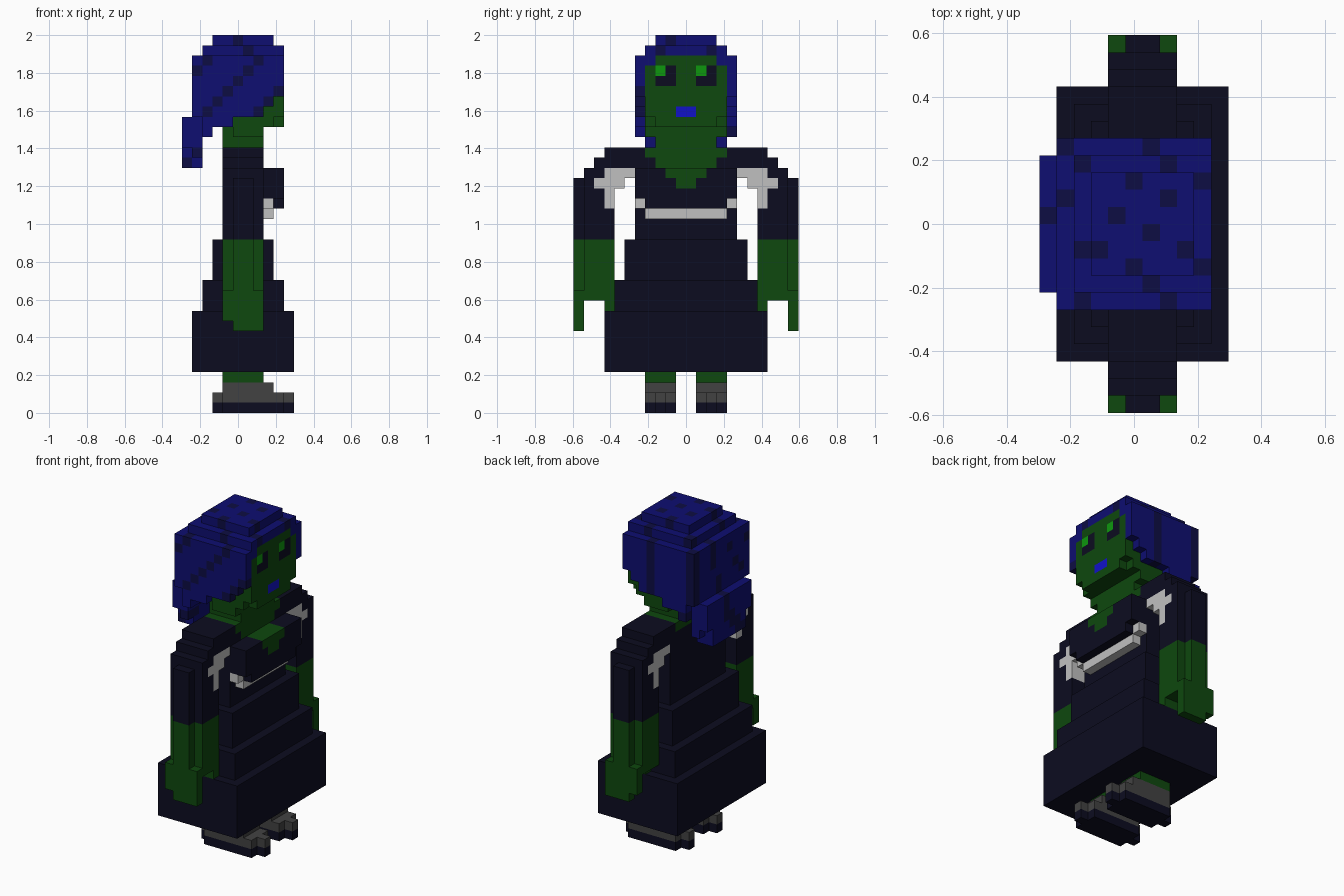
import bpy, bmesh

cube = bpy.data.objects.get("Cube")
if cube:
    bpy.data.objects.remove(cube, do_unlink=True)

V = 2 / 37                      # block size; grid is 11 x 22 x 37 blocks
COLOURS = {
    "dark_navy": (0.0037, 0.0037, 0.0144),
    "hair_blue": (0.0044, 0.0044, 0.165),
    "hair_spot_blue": (0.004, 0.004, 0.056),
    "skin_green": (0.0044, 0.065, 0.0044),
    "eye_green": (0.004, 0.31, 0.004),
    "lip_blue": (0.0056, 0.0056, 0.58),
    "trim_grey": (0.53, 0.53, 0.53),
    "shoe_grey": (0.055, 0.055, 0.055),
}
MATS = {}
for name, rgb in COLOURS.items():
    m = bpy.data.materials.new(name)
    m.use_nodes = True
    m.diffuse_color = (*rgb, 1)
    bsdf = m.node_tree.nodes["Principled BSDF"]
    bsdf.inputs["Base Color"].default_value = (*rgb, 1)
    bsdf.inputs["Roughness"].default_value = 0.9
    MATS[name] = m

parts = {}


def box(part, colour, x, y, z, mirror=False):
    """Fill a range of blocks in a part, optionally mirrored across y."""
    cells = parts.setdefault(part, {})
    for i in range(*x):
        for j in range(*y):
            for k in range(*z):
                cells[i, j, k] = colour
                if mirror:
                    cells[i, 21 - j, k] = colour


def clear(part, x, y, z):
    """Remove a mirrored range of blocks from a part."""
    for i in range(*x):
        for j in range(*y):
            for k in range(*z):
                parts[part].pop((i, j, k), None)
                parts[part].pop((i, 21 - j, k), None)


SKIN, DARK, HAIR = "skin_green", "dark_navy", "hair_blue"

# Shoes with dark soles, narrow toes and heels
box("shoes", "shoe_grey", (3, 11), (12, 15), (0, 2), True)
for i in (3, 10):
    for j in (12, 14):
        clear("shoes", (i, i + 1), (j, j + 1), (0, 2))
box("shoes", "shoe_grey", (4, 9), (12, 15), (2, 3), True)
for cell in parts["shoes"]:
    if cell[2] == 0:
        parts["shoes"][cell] = DARK
box("legs", SKIN, (4, 8), (12, 15), (3, 4), True)

# Tiered skirt
box("skirt", DARK, (1, 11), (3, 19), (4, 10))
box("skirt", DARK, (2, 10), (4, 18), (10, 13))
box("skirt", DARK, (3, 9), (5, 17), (13, 17))

# Torso and bust with a stepped neckline
box("torso", DARK, (4, 8), (6, 16), (17, 26))
box("torso", SKIN, (4, 8), (7, 15), (25, 26))
box("torso", SKIN, (7, 8), (8, 14), (24, 25))
box("bust", DARK, (8, 10), (6, 16), (21, 24))
box("bust", DARK, (9, 10), (7, 15), (20, 21))
box("bust", SKIN, (8, 10), (9, 13), (23, 24))
box("bust", SKIN, (8, 10), (10, 12), (22, 23))
box("bust_trim", "trim_grey", (8, 9), (7, 15), (19, 20))
box("bust_trim", "trim_grey", (8, 9), (15, 16), (20, 21), True)

# Sleeves with rounded shoulders
box("sleeves", DARK, (4, 8), (18, 21), (17, 23), True)
box("sleeves", DARK, (5, 8 - 1), (21, 22), (17, 23), True)
box("sleeves", DARK, (4, 8), (19, 21), (23, 24), True)
box("sleeves", DARK, (4, 8), (19, 20), (24, 25), True)
box("sleeves", DARK, (4, 8), (16, 19), (24, 26), True)

# Grey lining around the armpits
for y, z in (((16, 19), (23, 24)), ((17, 20), (22, 23)), ((18, 19), (20, 22))):
    box("sleeves", "trim_grey", (4, 8), y, z, True)

# Forearms, fingers and thumbs
box("forearms", SKIN, (4, 8), (18, 21), (11, 17), True)
box("forearms", SKIN, (5, 7), (21, 22), (12, 17), True)
box("forearms", SKIN, (4, 8), (21, 22), (9, 12), True)
box("forearms", SKIN, (5, 8), (21, 22), (8, 9), True)
box("forearms", SKIN, (5, 8), (18, 19), (9, 11), True)

# Neck, head and jaw
box("neck", SKIN, (4, 8), (8, 14), (26, 28))
box("neck", SKIN, (5, 8), (7, 15), (27, 28))
box("head", SKIN, (3, 10), (7, 15), (29, 35))
box("head", SKIN, (4, 10), (7, 15), (28, 29))
clear("head", (9, 10), (7, 8), (28, 29))

# Eyes and mouth on the face layer
for j in (8, 12):
    box("head", DARK, (9, 10), (j, j + 2), (32, 34))
    box("head", "eye_green", (9, 10), (j, j + 1), (33, 34))
box("head", "lip_blue", (9, 10), (10, 12), (29, 30))

# Hair: cap, back, and sides that rise towards the face
box("hair", HAIR, (3, 9), (8, 14), (36, 37))
box("hair", HAIR, (2, 10), (7, 15), (35, 36))
box("hair", HAIR, (1, 2), (6, 16), (29, 35))
box("hair", HAIR, (2, 3), (6, 16), (27, 35))
box("hair", HAIR, (3, 4), (6, 16), (28, 29))
for i, bottom in zip(range(3, 10), (28, 28, 29, 29, 29, 30, 31)):
    box("hair", HAIR, (i, i + 1), (15, 16), (bottom, 35), True)
parts["head"].pop((9, 7, 34))
parts["head"].pop((9, 14, 34))
box("hair", HAIR, (9, 10), (14, 15), (34, 35), True)

# Rounded hair tail at the back
box("hair_tail", HAIR, (0, 2), (7, 15), (25, 29))
box("hair_tail", HAIR, (0, 2), (8, 14), (24, 25))
clear("hair_tail", (0, 1), (7, 8), (25, 26))

# Scattered darker spots in the hair
for part in ("hair", "hair_tail"):
    for (i, j, k) in parts[part]:
        if (i + 2 * j + 3 * k + (j * k) // 7) % 5 == 0:
            parts[part][i, j, k] = "hair_spot_blue"

# Corner offsets of each block side, counter-clockwise from outside
SIDES = {
    (1, 0, 0): ((1, 0, 0), (1, 1, 0), (1, 1, 1), (1, 0, 1)),
    (-1, 0, 0): ((0, 0, 0), (0, 0, 1), (0, 1, 1), (0, 1, 0)),
    (0, 1, 0): ((0, 1, 0), (0, 1, 1), (1, 1, 1), (1, 1, 0)),
    (0, -1, 0): ((0, 0, 0), (1, 0, 0), (1, 0, 1), (0, 0, 1)),
    (0, 0, 1): ((0, 0, 1), (1, 0, 1), (1, 1, 1), (0, 1, 1)),
    (0, 0, -1): ((0, 0, 0), (0, 1, 0), (1, 1, 0), (1, 0, 0)),
}
filled = set().union(*parts.values())

# Turn each part into a mesh of its exposed block sides
for part, cells in parts.items():
    bm = bmesh.new()
    corners = {}
    used = sorted(set(cells.values()))
    for (i, j, k), colour in cells.items():
        for (dx, dy, dz), quad in SIDES.items():
            if (i + dx, j + dy, k + dz) in filled:
                continue
            verts = []
            for a, b, c in quad:
                p = (i + a, j + b, k + c)
                if p not in corners:
                    corners[p] = bm.verts.new(
                        ((p[0] - 5.5) * V, (p[1] - 11) * V, p[2] * V))
                verts.append(corners[p])
            bm.faces.new(verts).material_index = used.index(colour)
    mesh = bpy.data.meshes.new(part)
    bm.to_mesh(mesh)
    bm.free()
    for colour in used:
        mesh.materials.append(MATS[colour])
    bpy.context.collection.objects.link(bpy.data.objects.new(part, mesh))
